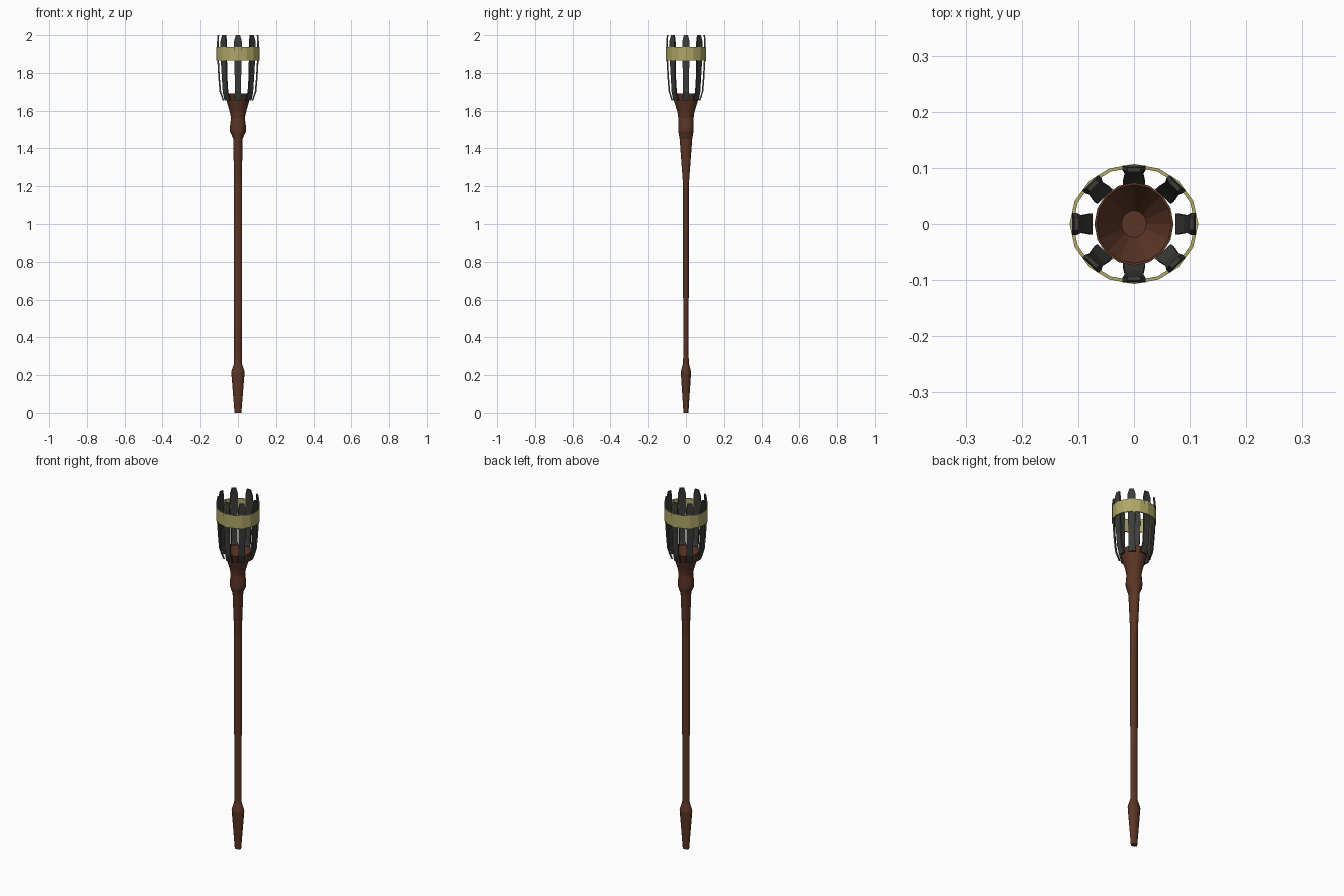
import bpy, math
from mathutils import Vector

if "Cube" in bpy.data.objects:
    bpy.data.objects.remove(bpy.data.objects["Cube"])


def material(name, rgb):
    m = bpy.data.materials.new(name)
    m.diffuse_color = (*rgb, 1)
    m.use_nodes = True
    m.node_tree.nodes["Principled BSDF"].inputs["Base Color"].default_value = m.diffuse_color
    return m


WOOD = material("brown wood", (0.105, 0.036, 0.019))
IRON = material("dark iron", (0.045, 0.045, 0.042))
BRASS = material("dull brass", (0.42, 0.38, 0.135))


def loft(name, rings, mat, caps=True, loop=False):
    """Skin a list of equally sized vertex rings."""
    n = len(rings[0])
    verts = [v for r in rings for v in r]
    faces = []
    for i in range(len(rings) if loop else len(rings) - 1):
        a, b = i * n, ((i + 1) % len(rings)) * n
        for j in range(n):
            k = (j + 1) % n
            faces.append((a + j, a + k, b + k, b + j))
    if caps and not loop:
        faces.append(tuple(reversed(range(n))))
        faces.append(tuple(range(len(verts) - n, len(verts))))
    me = bpy.data.meshes.new(name)
    me.from_pydata(verts, [], faces)
    me.materials.append(mat)
    ob = bpy.data.objects.new(name, me)
    bpy.context.collection.objects.link(ob)
    return ob


def ellipse(rx, ry, z, n):
    return [(rx * math.cos(math.tau * i / n), ry * math.sin(math.tau * i / n), z)
            for i in range(n)]


# Wooden handle with butt, shaft, collar and hollow flared cup (rx, ry, z)
profile = [
    (0.018, 0.013, 0.0), (0.035, 0.027, 0.215), (0.033, 0.025, 0.225),
    (0.021, 0.016, 0.26), (0.020, 0.014, 0.30), (0.022, 0.015, 0.85),
    (0.021, 0.016, 1.22), (0.024, 0.033, 1.45), (0.042, 0.040, 1.49),
    (0.043, 0.041, 1.51), (0.036, 0.040, 1.56), (0.042, 0.044, 1.59),
    (0.070, 0.074, 1.69), (0.066, 0.070, 1.69), (0.022, 0.024, 1.61)]
loft("handle", [ellipse(*p, 16) for p in profile], WOOD)

# Iron basket slats: radius, height, half width
slat = [(0.074, 1.655, 0.019), (0.089, 1.70, 0.016), (0.095, 1.77, 0.016),
        (0.101, 1.88, 0.019), (0.102, 1.965, 0.020), (0.099, 2.0, 0.011)]
T = 0.004
for s in range(8):
    a = math.tau * s / 8
    out = Vector((math.cos(a), math.sin(a), 0))
    side = Vector((-math.sin(a), math.cos(a), 0))
    rings = []
    for r, z, w in slat:
        ring = []
        for dr, dw in ((-T, -w), (T, -w), (T, w), (-T, w)):
            p = out * (r + dr) + side * dw
            ring.append((p.x * 1.04, p.y * 0.98, z))
        rings.append(ring)
    loft(f"basket_slat_{s + 1}", rings, IRON)

# Brass hoop around the slats
loft("basket_hoop", [ellipse(0.109, 0.101, 1.865, 16), ellipse(0.115, 0.107, 1.865, 16),
                     ellipse(0.115, 0.107, 1.938, 16), ellipse(0.109, 0.101, 1.938, 16)],
     BRASS, loop=True)
